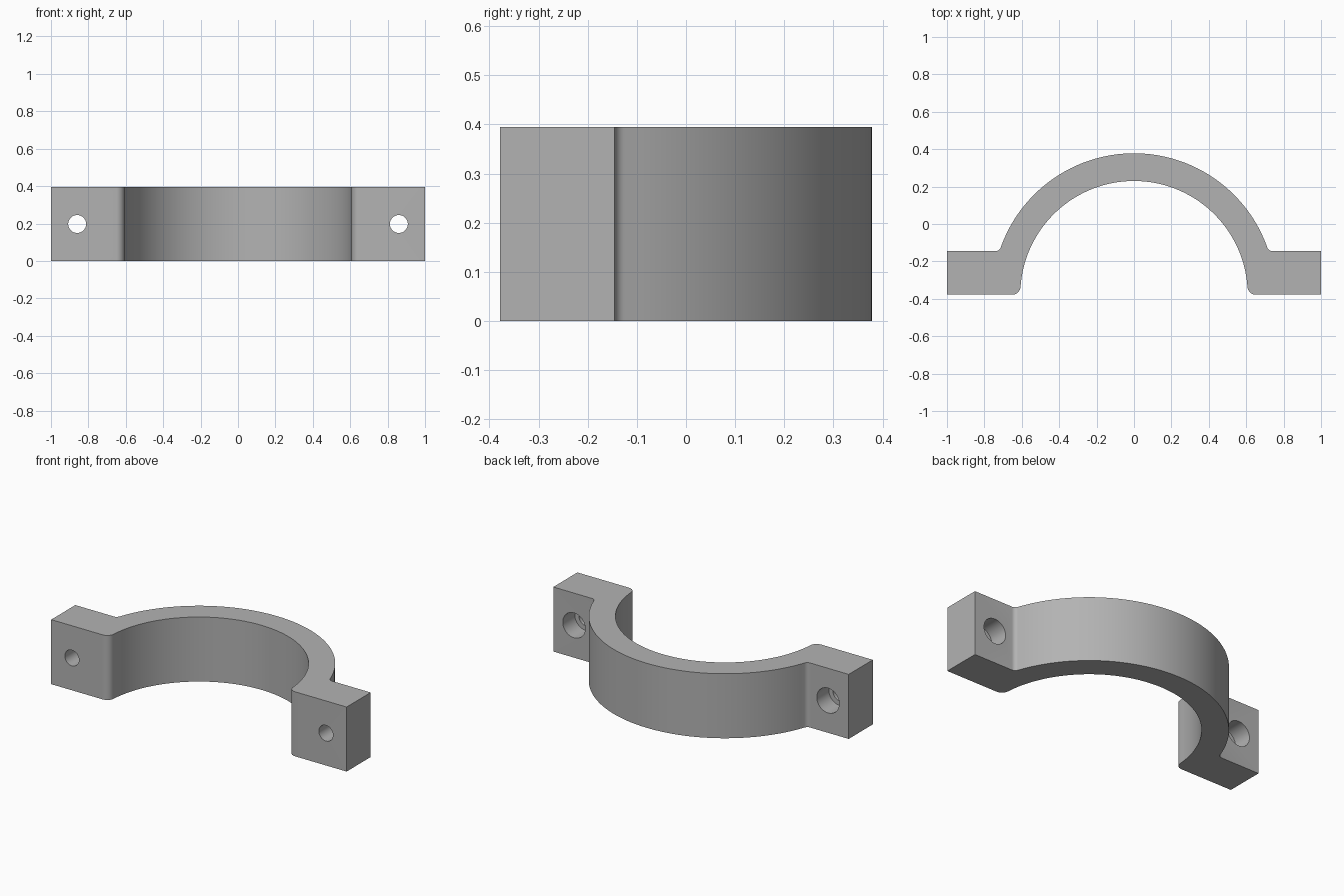
import bpy
import bmesh
from math import sin, cos, pi, sqrt, atan2

cube = bpy.data.objects.get("Cube")
if cube:
    bpy.data.objects.remove(cube)

HEIGHT = 0.395
FRONT, EAR_BACK = -0.378, -0.145      # flat faces of the bolt ears
R_IN, R_OUT = 0.608, 0.756            # half ring, centred on the front face
F_IN, F_OUT = 0.045, 0.028            # fillets at the mouth and at the ears
HOLE_X, HOLE_R, BORE_R = 0.86, 0.048, 0.076

grey = bpy.data.materials.new("plain grey")
grey.use_nodes = True
colour = (0.45, 0.45, 0.45, 1)
grey.diffuse_color = colour
grey.node_tree.nodes["Principled BSDF"].inputs["Base Color"].default_value = colour


def arc(cx, cy, r, a0, a1, n):
    steps = [a0 + (a1 - a0) * i / n for i in range(n + 1)]
    return [(cx + r * cos(a), cy + r * sin(a)) for a in steps]


# Right half of the outline, from the outer crown round the ear to the inner crown
oy = EAR_BACK + F_OUT
ox = sqrt((R_OUT + F_OUT) ** 2 - (oy - FRONT) ** 2)
oa = atan2(oy - FRONT, ox)
iy = FRONT + F_IN
ix = sqrt((R_IN + F_IN) ** 2 - F_IN ** 2)
ia = atan2(F_IN, ix)
half = arc(0, FRONT, R_OUT, pi / 2, oa, 32)
half += arc(ox, oy, F_OUT, pi + oa, 1.5 * pi, 6)[1:]
half += [(1, EAR_BACK), (1, FRONT)]
half += arc(ix, iy, F_IN, 1.5 * pi, pi + ia, 8)
half += arc(0, FRONT, R_IN, ia, pi / 2, 32)[1:]
outline = half + [(-x, y) for x, y in reversed(half[1:-1])]

# Clamp body extruded from the outline
bm = bmesh.new()
face = bm.faces.new([bm.verts.new((x, y, 0)) for x, y in outline])
top = bmesh.ops.extrude_face_region(bm, geom=[face])["geom"]
bmesh.ops.translate(bm, vec=(0, 0, HEIGHT),
                    verts=[v for v in top if isinstance(v, bmesh.types.BMVert)])
bmesh.ops.recalc_face_normals(bm, faces=bm.faces)
mesh = bpy.data.meshes.new("half_clamp")
bm.to_mesh(mesh)
bm.free()
clamp = bpy.data.objects.new("half_clamp", mesh)
bpy.context.collection.objects.link(clamp)
mesh.materials.append(grey)
bpy.context.view_layer.objects.active = clamp


def drill(x, r, y0, y1):
    """Cut a round hole along y through the clamp."""
    bpy.ops.mesh.primitive_cylinder_add(
        vertices=40, radius=r, depth=y1 - y0,
        location=(x, (y0 + y1) / 2, HEIGHT / 2), rotation=(pi / 2, 0, 0))
    cutter = bpy.context.object
    cutter.name = "hole_cutter"
    cutter.hide_render = True
    cutter.data.materials.append(grey)
    mod = clamp.modifiers.new("hole", "BOOLEAN")
    mod.operation = "DIFFERENCE"
    mod.solver = "EXACT"
    mod.object = cutter
    bpy.context.view_layer.objects.active = clamp
    bpy.ops.object.modifier_apply(modifier=mod.name)
    bpy.data.objects.remove(cutter)


# Bolt holes with a counterbore from the back
middle = (FRONT + EAR_BACK) / 2
for side in (-1, 1):
    drill(side * HOLE_X, HOLE_R, FRONT - 0.1, EAR_BACK + 0.02)
    drill(side * HOLE_X, BORE_R, middle, EAR_BACK + 0.02)

bpy.ops.object.select_all(action="DESELECT")
clamp.select_set(True)
bpy.context.view_layer.objects.active = clamp
bpy.ops.object.shade_smooth_by_angle(angle=pi / 6)
